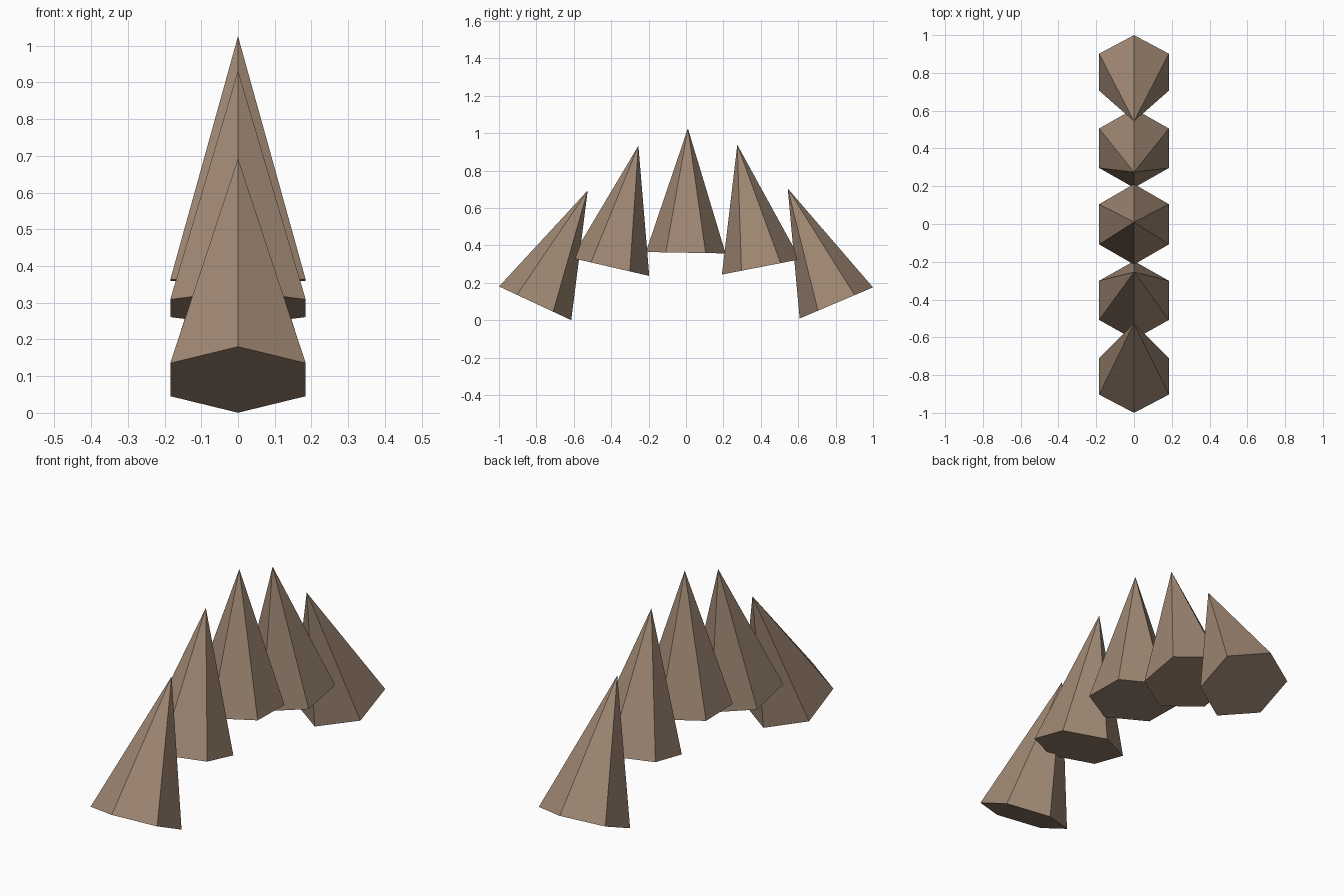
import bpy, bmesh, math
from mathutils import Matrix

cube = bpy.data.objects.get("Cube")
if cube:
    bpy.data.objects.remove(cube, do_unlink=True)

RADIUS, HEIGHT = 0.213, 0.665
SPACING, OFFSET_Y = 0.4026, -0.0015

# Single earthy brown
brown = bpy.data.materials.new("earthy_brown")
brown.use_nodes = True
colour = (0.35, 0.245, 0.173, 1.0)
brown.diffuse_color = colour
shader = next(n for n in brown.node_tree.nodes if n.type == 'BSDF_PRINCIPLED')
shader.inputs["Base Color"].default_value = colour
shader.inputs["Roughness"].default_value = 0.9


def spike(name, y, z, lean):
    """Closed six-sided spike with its base centre at (0, y, z), leaning towards +y."""
    bm = bmesh.new()
    bmesh.ops.create_cone(bm, cap_ends=True, cap_tris=False, segments=6,
                          radius1=RADIUS, radius2=0, depth=HEIGHT,
                          matrix=Matrix.Translation((0, 0, HEIGHT / 2)))
    bmesh.ops.remove_doubles(bm, verts=bm.verts, dist=1e-5)
    # Turn the hexagon so that two corners lie on the y axis
    if max(v.co.y for v in bm.verts) < RADIUS * 0.99:
        bmesh.ops.rotate(bm, verts=bm.verts, cent=(0, 0, 0),
                         matrix=Matrix.Rotation(math.radians(30), 3, 'Z'))
    mesh = bpy.data.meshes.new(name)
    bm.to_mesh(mesh)
    bm.free()
    mesh.materials.append(brown)
    obj = bpy.data.objects.new(name, mesh)
    obj.location = (0, y, z)
    obj.rotation_euler.x = -math.radians(lean)
    bpy.context.collection.objects.link(obj)


# Arched row of spikes, front to back, fanning in even 12 degree steps
names = ("front_spike", "front_middle_spike", "centre_spike",
         "back_middle_spike", "back_spike")
heights = (0.0905, 0.285, 0.361, 0.285, 0.0925)
for i, (name, z) in enumerate(zip(names, heights)):
    spike(name, (i - 2) * SPACING + OFFSET_Y, z, 25 - 12 * i)
